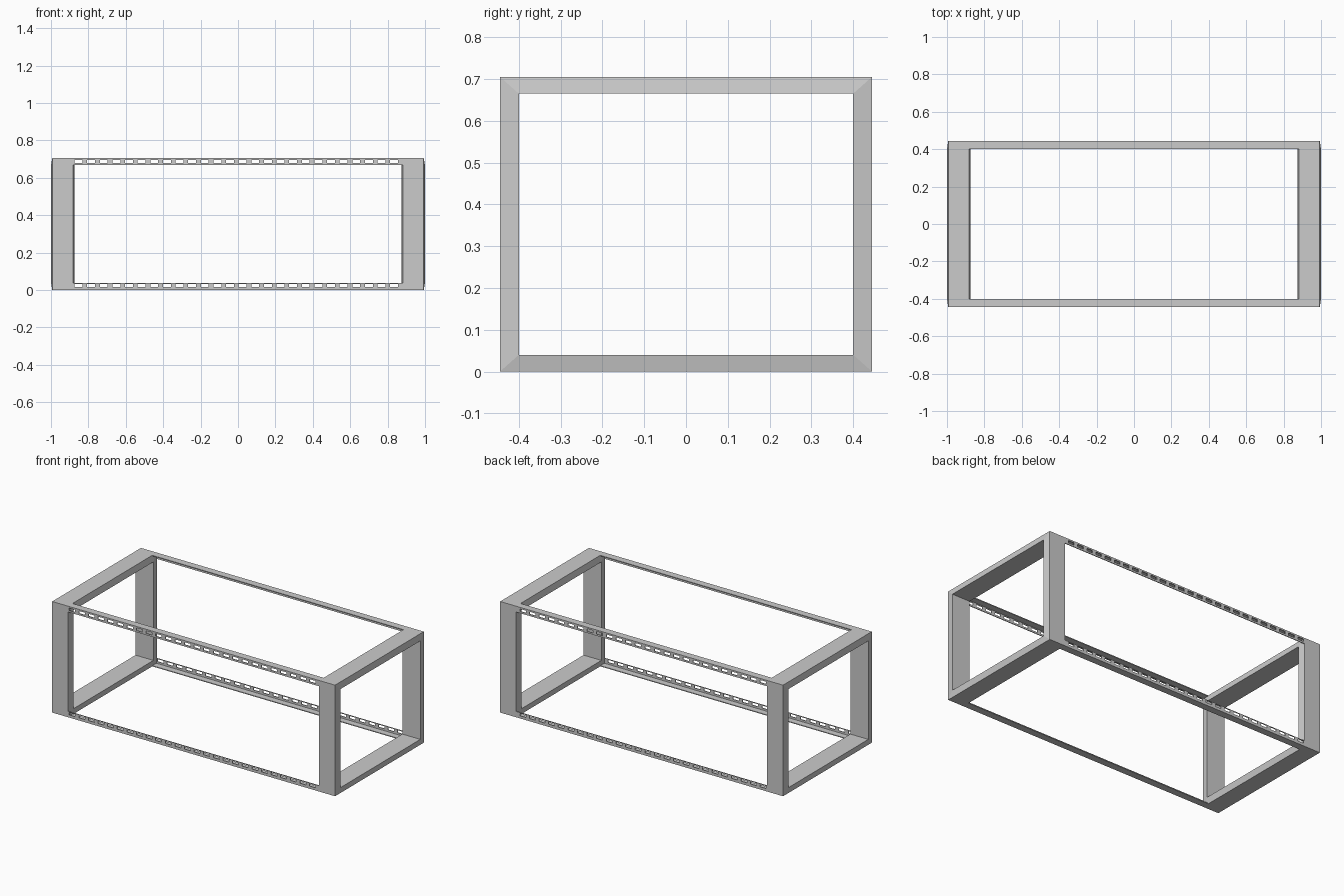
import bpy, bmesh

if "Cube" in bpy.data.objects:
    bpy.data.objects.remove(bpy.data.objects["Cube"])

Y, H = 0.445, 0.705          # outer half depth and height
YI, Z0, Z1 = 0.40, 0.04, 0.665   # window edges of the end frames
RX, T = 0.882, 0.005         # rail half length, sheet thickness


def make(name, bm):
    bmesh.ops.recalc_face_normals(bm, faces=bm.faces)
    me = bpy.data.meshes.new(name)
    bm.to_mesh(me)
    bm.free()
    ob = bpy.data.objects.new(name, me)
    bpy.context.collection.objects.link(ob)
    return ob


def add_box(bm, x0, x1, y0, y1, z0, z1):
    v = bmesh.ops.create_cube(bm, size=1)["verts"]
    for p in v:
        p.co = ((x0 + x1) / 2 + p.co.x * (x1 - x0),
                (y0 + y1) / 2 + p.co.y * (y1 - y0),
                (z0 + z1) / 2 + p.co.z * (z1 - z0))


# End frames: mitred ring whose section widens slightly toward the window
def end_frame(name, s):
    bm = bmesh.new()
    outer = [(-Y, 0), (Y, 0), (Y, H), (-Y, H)]
    inner = [(-YI, Z0), (YI, Z0), (YI, Z1), (-YI, Z1)]
    section = [(0.882, outer), (0.993, outer), (1.0, inner), (0.874, inner)]
    loops = [[bm.verts.new((s * x, y, z)) for y, z in ring] for x, ring in section]
    for i in range(4):
        a, b = loops[i], loops[(i + 1) % 4]
        for j in range(4):
            k = (j + 1) % 4
            bm.faces.new((a[j], a[k], b[k], b[j]))
    return make(name, bm)


end_frame("right_end_frame", 1)
end_frame("left_end_frame", -1)

# Slot cutter: one row of punches through the front and back flanges per level
bm = bmesh.new()
for zc in (0.025, 0.687):
    for i in range(26):
        xc = -0.853 + i * 0.0675
        for s in (-1, 1):
            ys = sorted((s * (Y - 0.02), s * (Y + 0.02)))
            add_box(bm, xc - 0.021, xc + 0.021, *ys, zc - 0.008, zc + 0.008)
cutter = make("slot_cutter", bm)
cutter.hide_render = True
cutter.hide_viewport = True


# Long rails: L angle profile extruded along x, slotted in the upright flange
def rail(name, s, top):
    flip = (lambda z: H - z) if top else (lambda z: z)
    prof = [(Y, 0), (Y, 0.037), (Y - T, 0.037), (Y - T, T), (YI, T), (YI, 0)]
    bm = bmesh.new()
    a, b = [[bm.verts.new((x, s * y, flip(z))) for y, z in prof] for x in (-RX, RX)]
    bm.faces.new(a)
    bm.faces.new(b)
    for i in range(len(prof)):
        j = (i + 1) % len(prof)
        bm.faces.new((a[i], a[j], b[j], b[i]))
    ob = make(name, bm)
    mod = ob.modifiers.new("slots", "BOOLEAN")
    mod.operation, mod.solver, mod.object = "DIFFERENCE", "EXACT", cutter


for side, s in (("front", -1), ("back", 1)):
    for level, top in (("bottom", False), ("top", True)):
        rail(f"{side}_{level}_rail", s, top)
